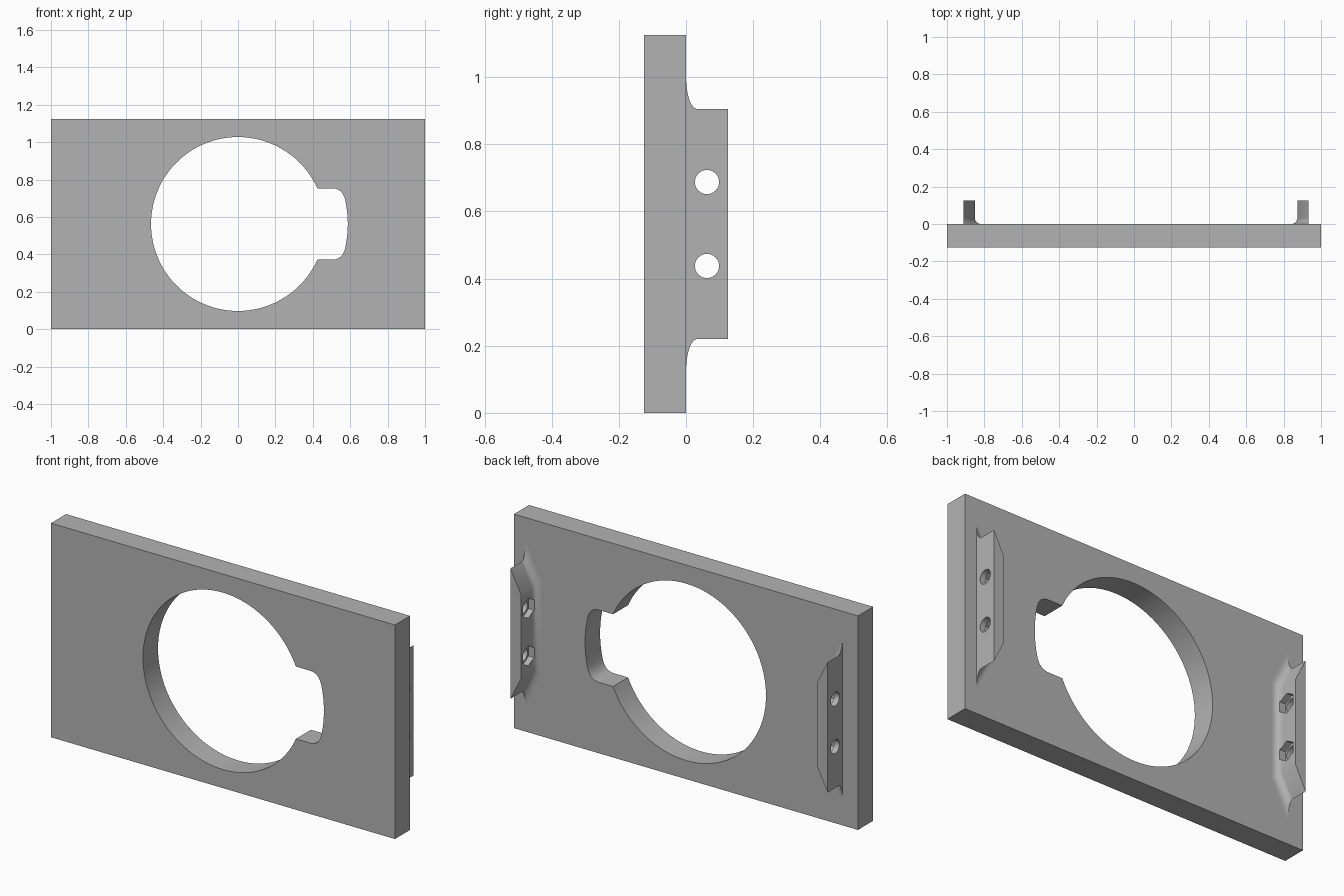
import bpy, bmesh
from math import sin, cos, pi, radians, asin
from mathutils import Vector

cube = bpy.data.objects.get("Cube")
if cube:
    bpy.data.objects.remove(cube, do_unlink=True)

grey = bpy.data.materials.new("plain grey")
grey.use_nodes = True
grey.diffuse_color = (0.45, 0.45, 0.45, 1)
grey.node_tree.nodes["Principled BSDF"].inputs["Base Color"].default_value = grey.diffuse_color

MID = 0.5625  # mid height of the plate


def loft(name, rings):
    """Skin a stack of equal-length closed rings and cap both ends."""
    bm = bmesh.new()
    rows = [[bm.verts.new(p) for p in ring] for ring in rings]
    n = len(rows[0])
    for a, b in zip(rows, rows[1:]):
        for i in range(n):
            j = (i + 1) % n
            bm.faces.new((a[i], a[j], b[j], b[i]))
    bm.faces.new(rows[0][::-1])
    bm.faces.new(rows[-1])
    bmesh.ops.recalc_face_normals(bm, faces=bm.faces)
    mesh = bpy.data.meshes.new(name)
    bm.to_mesh(mesh)
    bm.free()
    mesh.materials.append(grey)
    obj = bpy.data.objects.new(name, mesh)
    bpy.context.collection.objects.link(obj)
    return obj


def prism_y(name, outline, y0, y1):
    return loft(name, [[(u, y, v) for u, v in outline] for y in (y0, y1)])


def prism_x(name, outline, x0, x1):
    return loft(name, [[(x, u, v) for u, v in outline] for x in (x0, x1)])


def arc(radius, start, end, steps, cu=0.0, cv=0.0):
    angles = [start + (end - start) * i / steps for i in range(steps + 1)]
    return [(cu + radius * cos(a), cv + radius * sin(a)) for a in angles]


def activate(obj):
    bpy.ops.object.select_all(action='DESELECT')
    obj.select_set(True)
    bpy.context.view_layer.objects.active = obj


def cut(obj, cutter):
    cutter.hide_render = True
    activate(obj)
    mod = obj.modifiers.new("cut", 'BOOLEAN')
    mod.operation = 'DIFFERENCE'
    mod.solver = 'EXACT'
    mod.object = cutter
    bpy.ops.object.modifier_apply(modifier=mod.name)
    bpy.data.objects.remove(cutter, do_unlink=True)


def smooth(obj):
    activate(obj)
    bpy.ops.object.shade_smooth_by_angle(angle=radians(28))


# Plate with a round opening and a rounded notch on one side
plate = prism_y("plate", [(-1, 0), (1, 0), (1, 2 * MID), (-1, 2 * MID)], -0.125, 0)
HOLE, REACH, NOTCH = 0.465, 0.587, 0.19
meet = asin(NOTCH / HOLE)
side = asin(0.135 / REACH)
start, ctrl = Vector((0.505, NOTCH)), Vector((0.556, NOTCH))
end = Vector((REACH * cos(side), REACH * sin(side)))
corner = [tuple(start * (1 - t) ** 2 + ctrl * 2 * t * (1 - t) + end * t * t)
          for t in [i / 8 for i in range(8)]]
outline = arc(HOLE, meet, 2 * pi - meet, 80)
outline += [(u, -v) for u, v in corner]
outline += arc(REACH, -side, side, 12)
outline += corner[::-1]
cut(plate, prism_y("opening_cutter", [(u, v + MID) for u, v in outline], -0.3, 0.2))
smooth(plate)

# Mounting tabs: tapered ends, and a fillet flowing into the plate
FILLET, THICK, DEPTH = 0.033, 0.06, 0.125
HALF, FLARE, SLOPE = 0.3425, 3.0, 2.0


def tab_ring(outer, inward, y, grow):
    long_half = HALF + FLARE * grow
    short_half = long_half - SLOPE * (THICK + grow)
    inner = outer + inward * (THICK + grow)
    return [(outer, y, MID - long_half), (inner, y, MID - short_half),
            (inner, y, MID + short_half), (outer, y, MID + long_half)]


for name, outer, inward in (("left_tab", 0.933, -1), ("right_tab", -0.911, 1)):
    rings = [tab_ring(outer, inward, -0.01, FILLET)]
    for i in range(11):
        t = pi / 2 * (1 - i / 10)
        rings.append(tab_ring(outer, inward, FILLET * (1 - sin(t)), FILLET * (1 - cos(t))))
    rings.append(tab_ring(outer, inward, DEPTH, 0))
    tab = loft(name, rings)
    for z in (MID - 0.125, MID + 0.125):
        # Round bolt hole and six-sided nut pocket on the inner face
        bolt = arc(0.036, 0, 2 * pi, 32, 0.0625, z)[:-1]
        nut = arc(0.052, pi / 6, pi / 6 + 2 * pi, 6, 0.0625, z)[:-1]
        cut(tab, prism_x("bolt_cutter", bolt, outer - 0.2, outer + 0.2))
        cut(tab, prism_x("nut_cutter", nut, outer + inward * 0.03, outer + inward * 0.2))
    smooth(tab)
